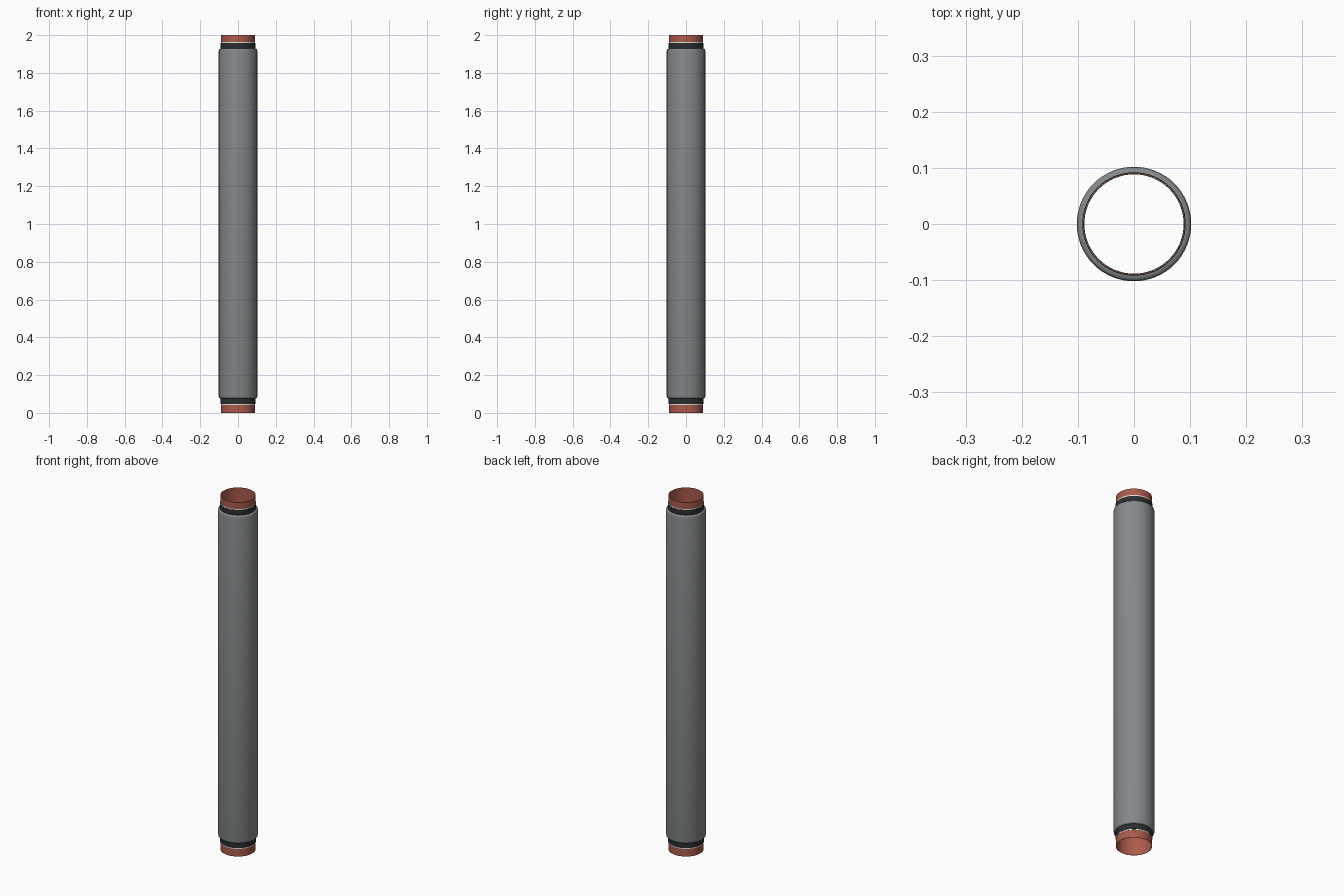
import bpy, bmesh, math

if "Cube" in bpy.data.objects:
    bpy.data.objects.remove(bpy.data.objects["Cube"])

SEG = 64


def material(name, rgb):
    m = bpy.data.materials.new(name)
    m.diffuse_color = (*rgb, 1.0)
    m.use_nodes = True
    m.node_tree.nodes["Principled BSDF"].inputs["Base Color"].default_value = m.diffuse_color
    return m


COPPER = material("copper red", (0.40, 0.105, 0.070))
CREAM = material("pale cream", (0.80, 0.80, 0.70))
BLACK = material("soft black", (0.025, 0.026, 0.028))
GREY = material("jacket grey", (0.235, 0.25, 0.26))


def lathe(name, profile, mat):
    """Spin a closed (radius, z) profile around the z axis."""
    bm = bmesh.new()
    rings = []
    for i in range(SEG):
        a = 2 * math.pi * i / SEG
        rings.append([bm.verts.new((r * math.cos(a), r * math.sin(a), z)) for r, z in profile])
    n = len(profile)
    for i in range(SEG):
        p, q = rings[i], rings[(i + 1) % SEG]
        for j in range(n):
            k = (j + 1) % n
            bm.faces.new((p[j], q[j], q[k], p[k]))
    bmesh.ops.recalc_face_normals(bm, faces=bm.faces)
    me = bpy.data.meshes.new(name)
    bm.to_mesh(me)
    bm.free()
    me.materials.append(mat)
    ob = bpy.data.objects.new(name, me)
    bpy.context.collection.objects.link(ob)
    bpy.ops.object.select_all(action='DESELECT')
    ob.select_set(True)
    bpy.context.view_layer.objects.active = ob
    bpy.ops.object.shade_smooth_by_angle(angle=math.radians(35))
    return ob


def tube(name, r_in, r_out, z0, z1, mat):
    return lathe(name, [(r_in, z0), (r_out, z0), (r_out, z1), (r_in, z1)], mat)


# Open carrier pipe running the full length
tube("inner_pipe", 0.0885, 0.0900, 0.0, 2.0, COPPER)
# Thin pale liner showing as a fine ring at both ends
tube("liner", 0.0900, 0.0910, 0.043, 1.963, CREAM)
# Black sleeve
tube("black_sleeve", 0.0910, 0.0922, 0.048, 1.957, BLACK)
# Thick outer jacket with rounded shoulders
lathe("outer_jacket", [
    (0.0922, 0.077), (0.0975, 0.078), (0.1005, 0.081), (0.1020, 0.088),
    (0.1020, 1.917), (0.1005, 1.924), (0.0975, 1.927), (0.0922, 1.928)], GREY)
